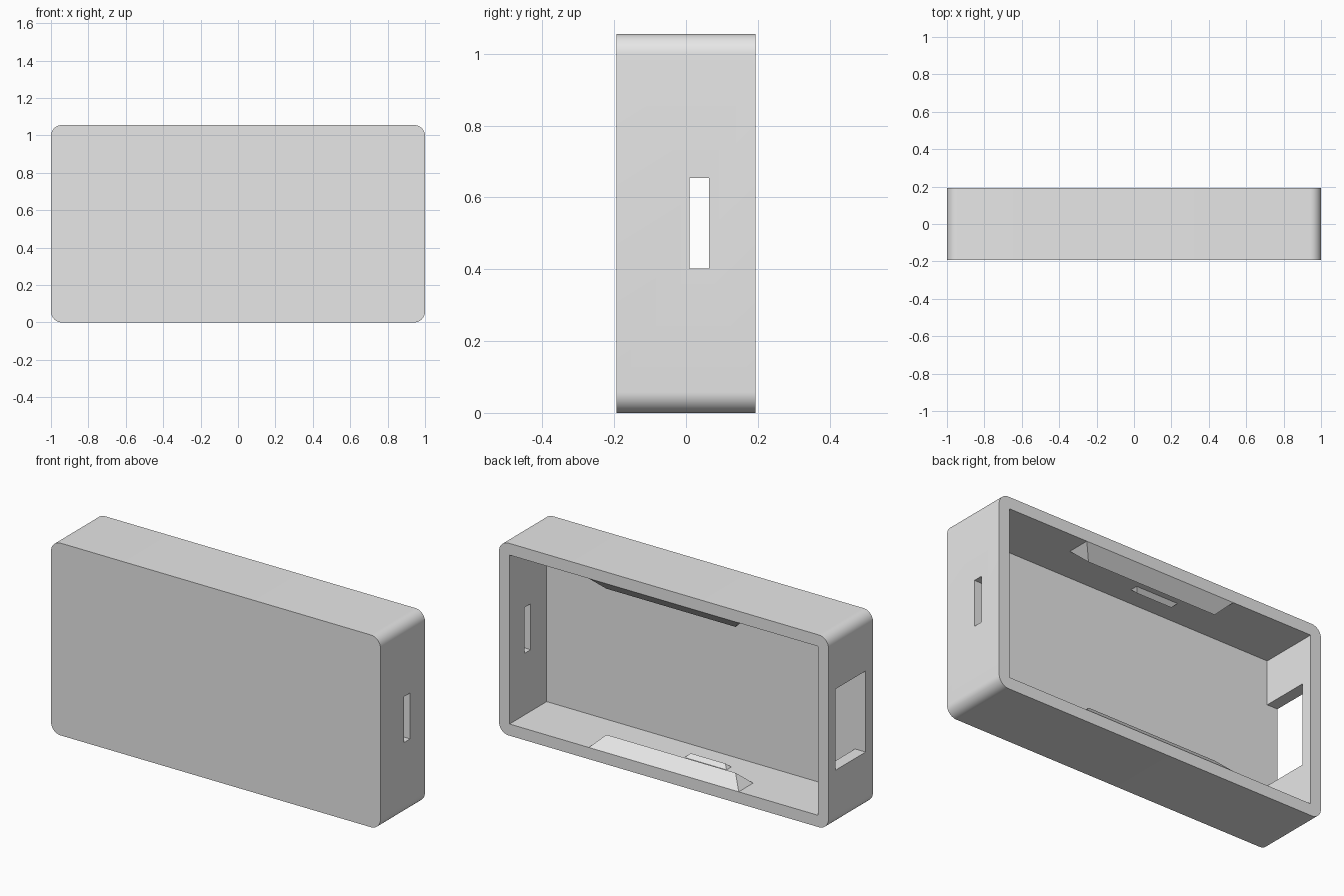
import bpy
import bmesh
import math
from mathutils import Vector

cube = bpy.data.objects.get("Cube")
if cube:
    bpy.data.objects.remove(cube, do_unlink=True)

W, D, H = 2.0, 0.386, 1.055      # outer size
WALL = 0.064
BACK = D / 2
FLOOR = -D / 2 + WALL            # inner face of the front panel

grey = bpy.data.materials.new("light grey")
grey.use_nodes = True
grey.diffuse_color = (0.8, 0.8, 0.8, 1)
grey.node_tree.nodes["Principled BSDF"].inputs["Base Color"].default_value = (0.8, 0.8, 0.8, 1)


def add_object(name, bm):
    bmesh.ops.recalc_face_normals(bm, faces=bm.faces)
    mesh = bpy.data.meshes.new(name)
    bm.to_mesh(mesh)
    bm.free()
    mesh.materials.append(grey)
    obj = bpy.data.objects.new(name, mesh)
    bpy.context.collection.objects.link(obj)
    return obj


def box(name, low, high, radius=0):
    """Box between two corners, optionally rounding the edges along y."""
    bm = bmesh.new()
    bmesh.ops.create_cube(bm, size=1)
    low, high = Vector(low), Vector(high)
    for v in bm.verts:
        v.co = (low + high) / 2 + v.co * (high - low)
    if radius:
        edges = [e for e in bm.edges
                 if abs(e.verts[0].co.y - e.verts[1].co.y) > 0.01]
        bmesh.ops.bevel(bm, geom=edges, offset=radius, segments=10,
                        profile=0.5, affect='EDGES')
    return add_object(name, bm)


def hip_ridge(name, x0, x1, y0, y1, z, up):
    """Roof-shaped catch with 45 degree slopes, rising up or down from z."""
    h = (y1 - y0) / 2
    ym = (y0 + y1) / 2
    bm = bmesh.new()
    a, b, c, d = [bm.verts.new((x, y, z))
                  for x, y in ((x0, y0), (x1, y0), (x1, y1), (x0, y1))]
    e = bm.verts.new((x0 + h, ym, z + up * h))
    f = bm.verts.new((x1 - h, ym, z + up * h))
    for face in ((a, b, c, d), (a, b, f, e), (c, d, e, f), (b, c, f), (d, a, e)):
        bm.faces.new(face)
    return add_object(name, bm)


# Case body, hollowed from the back, with an opening in each side wall
case = box("case_body", (-W / 2, -D / 2, 0), (W / 2, D / 2, H), 0.058)
cutters = [
    box("cavity_cutter", (-W / 2 + WALL, FLOOR, WALL), (W / 2 - WALL, BACK + 0.1, H - WALL)),
    box("left_slot_cutter", (0.8, 0.01, 0.402), (1.1, 0.064, 0.654)),
    box("right_port_cutter", (-1.1, FLOOR, 0.305), (-0.8, 0.132, 0.75)),
]
bpy.context.view_layer.objects.active = case
for cutter in cutters:
    mod = case.modifiers.new("cut", 'BOOLEAN')
    mod.operation = 'DIFFERENCE'
    mod.solver = 'EXACT'
    mod.object = cutter
    bpy.ops.object.modifier_apply(modifier=mod.name)
for cutter in cutters:
    bpy.data.objects.remove(cutter, do_unlink=True)

# Smooth rounded corners, sharp elsewhere
bpy.ops.object.select_all(action='DESELECT')
case.select_set(True)
bpy.ops.object.shade_smooth_by_angle(angle=math.radians(30))

# Catches on the inner bottom and top walls
for side, z, up in (("bottom", WALL, 1), ("top", H - WALL, -1)):
    hip_ridge(side + "_rim_catch", -0.455, 0.455, BACK - 0.126, BACK, z, up)
    hip_ridge(side + "_small_catch", -0.257, -0.003, -0.026, 0.016, z, up)
